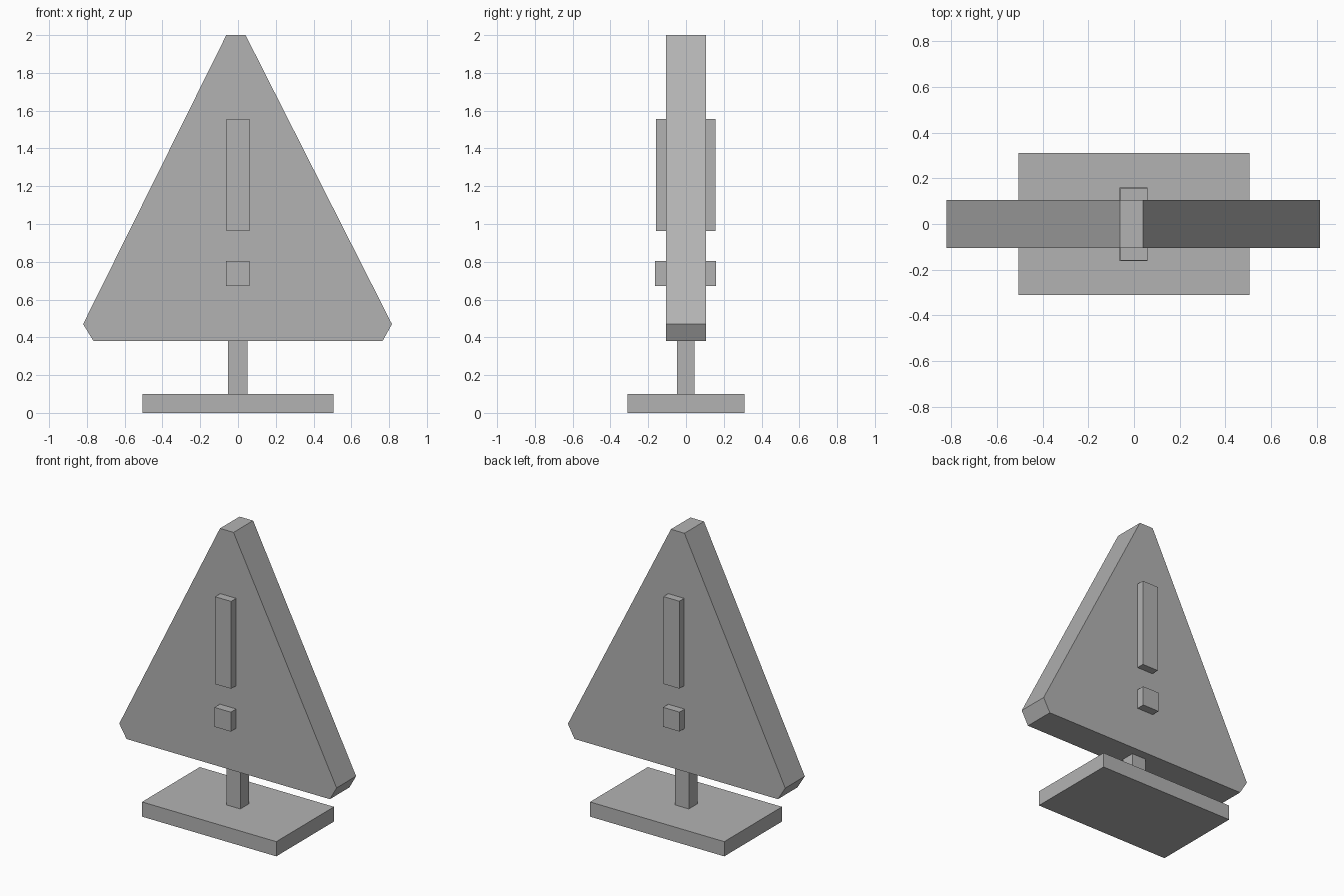
import bpy
import bmesh

cube = bpy.data.objects.get("Cube")
if cube:
    bpy.data.objects.remove(cube, do_unlink=True)

# Single grey finish
grey = bpy.data.materials.new("plain_grey")
grey.use_nodes = True
grey.diffuse_color = (0.45, 0.45, 0.45, 1)
grey.node_tree.nodes["Principled BSDF"].inputs["Base Color"].default_value = grey.diffuse_color


def prism(name, outline, y_front, y_back):
    """Extrude an x-z outline from y_front to y_back."""
    bm = bmesh.new()
    face = bm.faces.new([bm.verts.new((x, y_front, z)) for x, z in outline])
    extruded = bmesh.ops.extrude_face_region(bm, geom=[face])["geom"]
    verts = [v for v in extruded if isinstance(v, bmesh.types.BMVert)]
    bmesh.ops.translate(bm, verts=verts, vec=(0, y_back - y_front, 0))
    bmesh.ops.recalc_face_normals(bm, faces=bm.faces)
    mesh = bpy.data.meshes.new(name)
    bm.to_mesh(mesh)
    bm.free()
    mesh.materials.append(grey)
    obj = bpy.data.objects.new(name, mesh)
    bpy.context.collection.objects.link(obj)
    return obj


def block(name, x0, x1, y0, y1, z0, z1):
    return prism(name, [(x0, z0), (x1, z0), (x1, z1), (x0, z1)], y0, y1)


# Stand
block("base_plate", -0.505, 0.505, -0.31, 0.31, 0, 0.1)
block("post", -0.053, 0.05, -0.047, 0.045, 0.1, 0.38)

# Triangular board with clipped corners
prism("sign_board",
      [(-0.765, 0.38), (0.765, 0.38), (0.815, 0.47),
       (0.04, 2.0), (-0.062, 2.0), (-0.82, 0.47)],
      -0.105, 0.105)

# Raised warning mark on both faces
for side, y0, y1 in (("front", -0.16, -0.105), ("back", 0.105, 0.157)):
    block(side + "_mark_bar", -0.06, 0.06, y0, y1, 0.963, 1.557)
    block(side + "_mark_dot", -0.063, 0.06, y0 - 0.003, y1 + 0.003, 0.673, 0.805)
